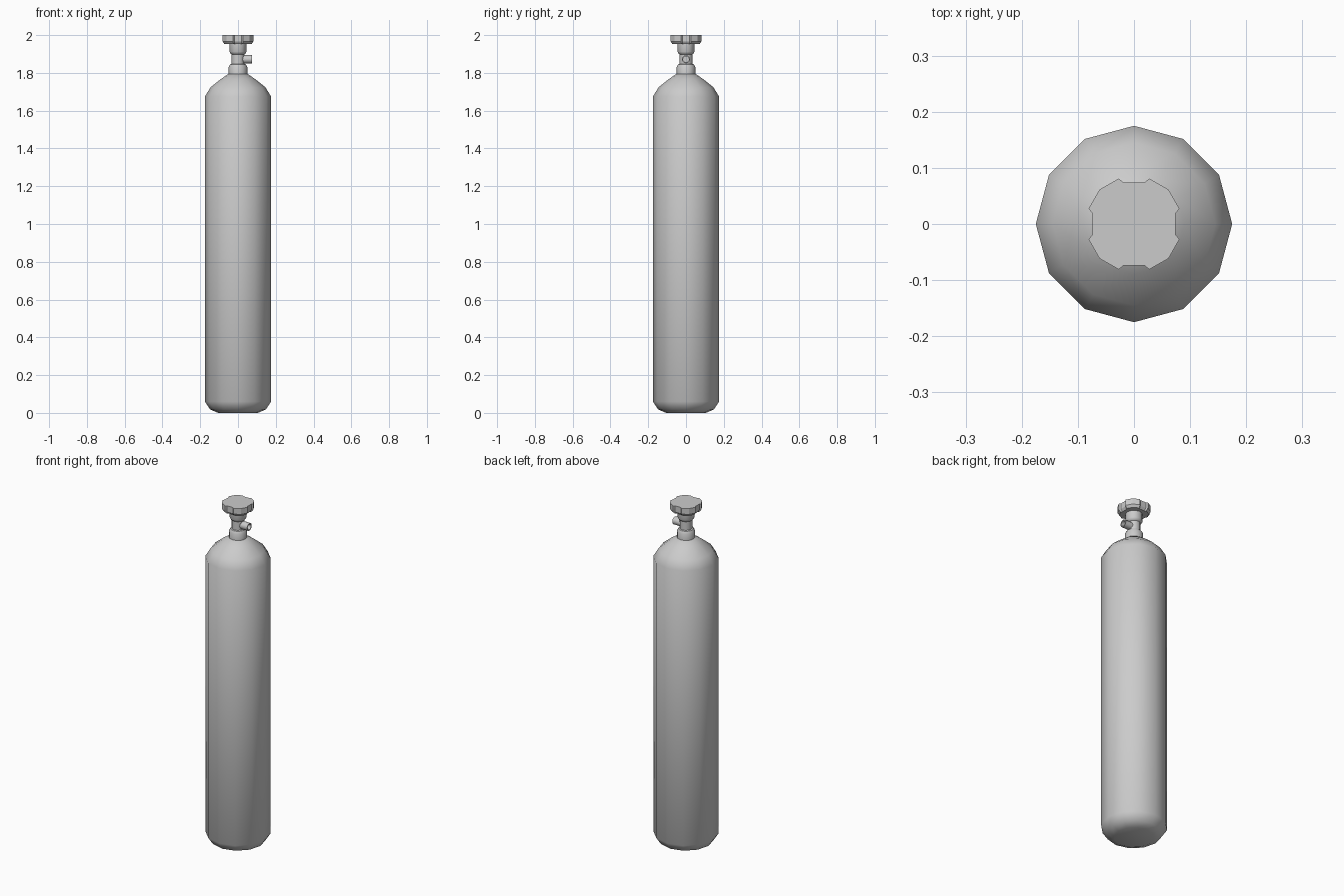
import bpy, bmesh, math
from mathutils import Matrix

if "Cube" in bpy.data.objects:
    bpy.data.objects.remove(bpy.data.objects["Cube"])


def build(name, rings, angle=50, matrix=None, caps=(True, True)):
    """Skin a stack of equal-length point rings, closing the ends."""
    bm = bmesh.new()
    loops = [[bm.verts.new(p) for p in ring] for ring in rings]
    n = len(loops[0])
    for a, b in zip(loops, loops[1:]):
        for i in range(n):
            j = (i + 1) % n
            bm.faces.new((a[i], a[j], b[j], b[i]))
    if caps[0]:
        bm.faces.new(loops[0][::-1])
    if caps[1]:
        bm.faces.new(loops[-1])
    bmesh.ops.recalc_face_normals(bm, faces=bm.faces)
    if matrix:
        bm.transform(matrix)
    me = bpy.data.meshes.new(name)
    bm.to_mesh(me)
    bm.free()
    ob = bpy.data.objects.new(name, me)
    bpy.context.collection.objects.link(ob)
    bpy.ops.object.select_all(action='DESELECT')
    ob.select_set(True)
    bpy.context.view_layer.objects.active = ob
    bpy.ops.object.shade_smooth_by_angle(angle=math.radians(angle))
    return ob


def lathe(name, profile, sides=12, **kw):
    turn = [2 * math.pi * i / sides for i in range(sides)]
    return build(name, [[(r * math.cos(t), r * math.sin(t), z) for t in turn]
                        for r, z in profile], **kw)


# Tank: twelve-sided body with rounded base and shoulder
lathe("tank_body", [(0.105, 0), (0.147, 0.018), (0.175, 0.06), (0.175, 1.675),
                    (0.145, 1.724), (0.09, 1.768), (0.05, 1.795)])

# Valve: collar, stem and flared sleeve below the handwheel
lathe("valve_stem", [(0.049, 1.79), (0.049, 1.832), (0.041, 1.845), (0.034, 1.848),
                     (0.034, 1.898), (0.040, 1.902), (0.045, 1.912), (0.045, 1.955)],
      angle=35)

# Outlet: hollow side nozzle pointing to +x
lathe("outlet_nozzle", [(0.022, 0), (0.022, 0.074), (0.016, 0.074), (0.016, 0.05)],
      angle=40,
      matrix=Matrix.Translation((0, 0, 1.872)) @ Matrix.Rotation(math.pi / 2, 4, 'Y'))

# Handwheel: notched knob, one quarter outline repeated four times
quarter = [(0.074, 0.019), (0.081, 0.027), (0.0615, 0.0615), (0.027, 0.081), (0.019, 0.074)]
outline = []
for k in range(4):
    c, s = round(math.cos(k * math.pi / 2)), round(math.sin(k * math.pi / 2))
    outline += [(x * c - y * s, x * s + y * c) for x, y in quarter]
build("handwheel", [[(x * f, y * f, z) for x, y in outline]
                    for f, z in ((0.88, 1.952), (1, 1.966), (1, 2.0))], angle=28)
